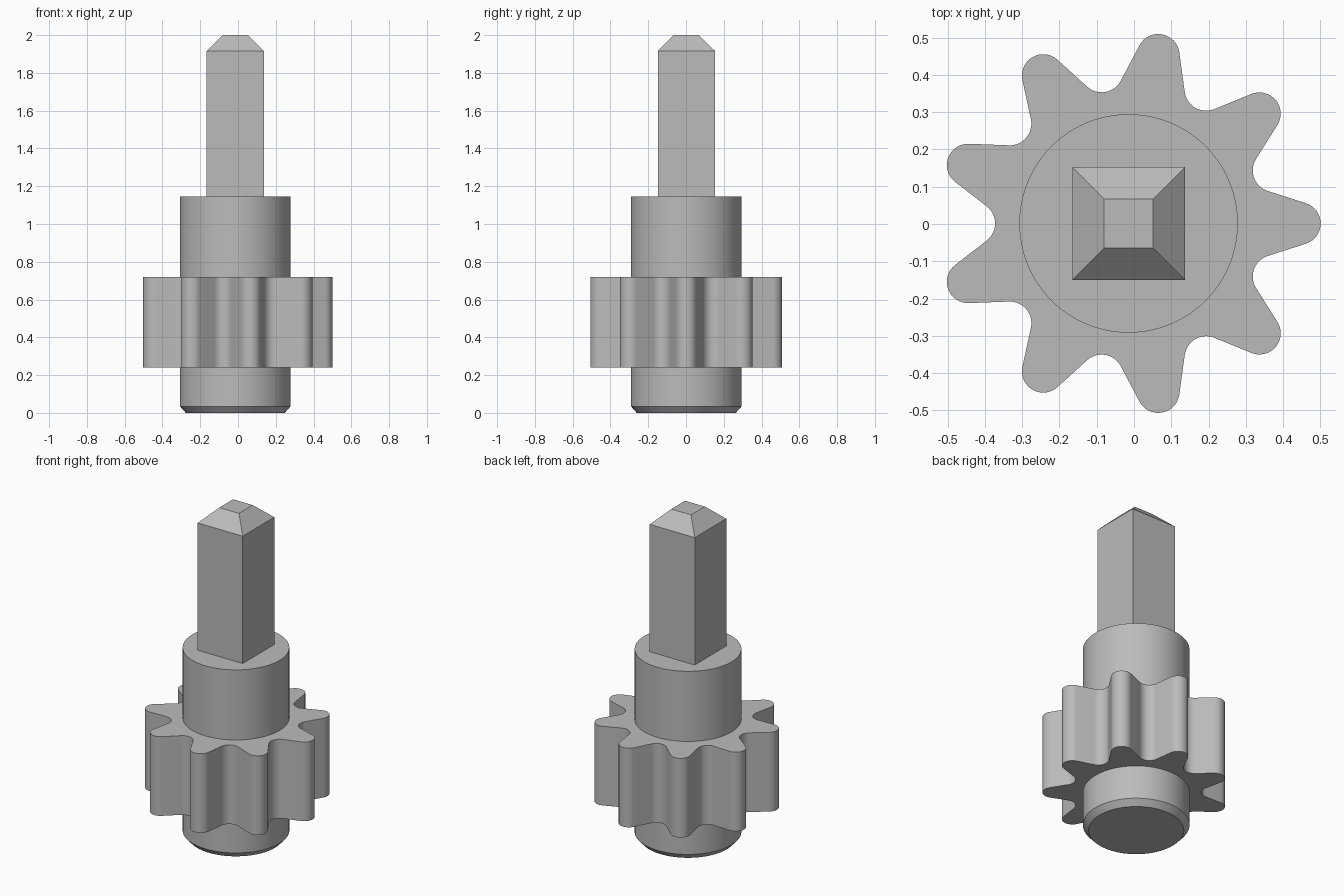
import bpy, bmesh
from math import radians, sin, cos, pi
from mathutils import Vector, Matrix

if "Cube" in bpy.data.objects:
    bpy.data.objects.remove(bpy.data.objects["Cube"])

AXIS = Vector((-0.0145, 0.0015, 0))

steel = bpy.data.materials.new("grey_steel")
steel.use_nodes = True
GREY = (0.5, 0.5, 0.5, 1)
steel.diffuse_color = GREY
steel.node_tree.nodes["Principled BSDF"].inputs["Base Color"].default_value = GREY


def loft(name, sections, smooth=True):
    """Skin closed (x, y) outlines stacked at given heights and cap both ends."""
    bm = bmesh.new()
    rings = [[bm.verts.new((x, y, z)) for x, y in outline] for z, outline in sections]
    for low, high in zip(rings, rings[1:]):
        n = len(low)
        for i in range(n):
            j = (i + 1) % n
            bm.faces.new((low[i], low[j], high[j], high[i]))
    bm.faces.new(rings[0][::-1])
    bm.faces.new(rings[-1])
    bmesh.ops.recalc_face_normals(bm, faces=bm.faces)
    mesh = bpy.data.meshes.new(name)
    bm.to_mesh(mesh)
    bm.free()
    obj = bpy.data.objects.new(name, mesh)
    obj.location = AXIS
    mesh.materials.append(steel)
    bpy.context.collection.objects.link(obj)
    if smooth:
        bpy.ops.object.select_all(action="DESELECT")
        obj.select_set(True)
        bpy.context.view_layer.objects.active = obj
        bpy.ops.object.shade_smooth_by_angle(angle=radians(30))
    return obj


def circle(r, n=96):
    return [(r * cos(2 * pi * i / n), r * sin(2 * pi * i / n)) for i in range(n)]


def square(h):
    return [(-h, -h), (h, -h), (h, h), (-h, h)]


def arc(centre, r, start, end, steps):
    """Points on an arc, angles in degrees."""
    angles = [radians(start + (end - start) * i / steps) for i in range(steps + 1)]
    return [centre + r * Vector((cos(a), sin(a))) for a in angles]


def gear_outline(teeth=9, tip_at=0.458, tip_r=0.057, root_at=0.416, root_r=0.058, flank=72.2):
    """Rounded tips and rounded roots joined by straight flanks."""
    half = 180 / teeth
    root = Vector((root_at * cos(radians(half)), root_at * sin(radians(half))))
    unit = arc(Vector((tip_at, 0)), tip_r, -flank, flank, 16)
    unit += arc(root, root_r, flank + 180, 2 * half - flank + 180 - 0, 14)
    points = []
    for t in range(teeth):
        turn = Matrix.Rotation(2 * pi * t / teeth, 2)
        points += [turn @ p for p in unit]
    return [tuple(p) for p in points]


# Round hub with a chamfered foot
loft("hub", [(0, circle(0.262)), (0.035, circle(0.293)), (1.145, circle(0.293))])

# Nine-tooth pinion around the hub
outline = gear_outline()
loft("pinion", [(0.24, outline), (0.72, outline)])

# Square drive shaft with a tapered tip
loft("square_shaft", [(1.14, square(0.151)), (1.917, square(0.151)), (2.0, square(0.066))],
     smooth=False)
